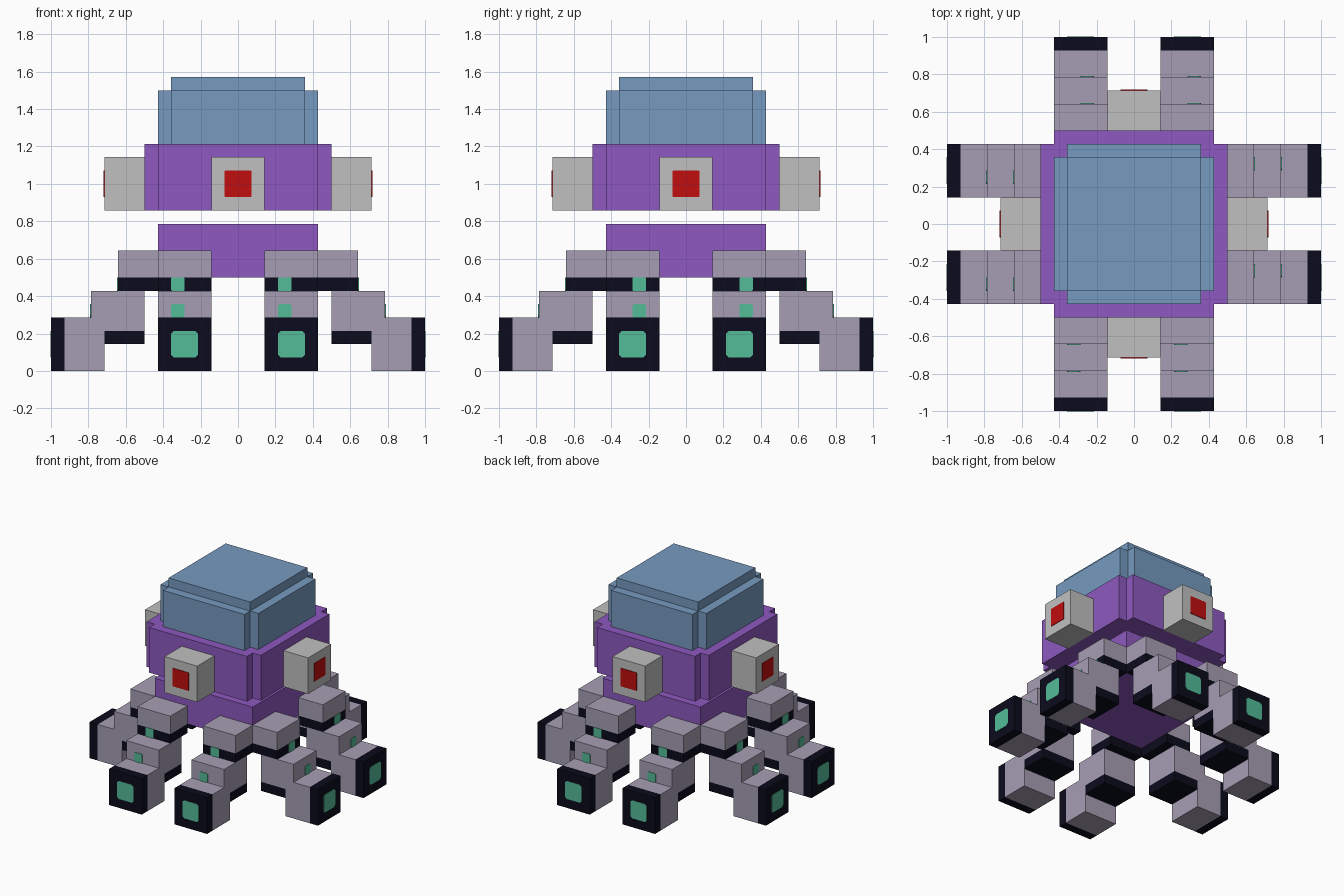
import bpy, bmesh

cube = bpy.data.objects.get("Cube")
if cube:
    bpy.data.objects.remove(cube, do_unlink=True)

U = 1 / 14      # grid unit of the blocky design
T = 0.06        # plate thickness in units


def lin(c):
    c /= 255
    return c / 12.92 if c <= 0.04045 else ((c + 0.055) / 1.055) ** 2.4


def material(name, rgb):
    m = bpy.data.materials.new(name)
    m.use_nodes = True
    col = [lin(c) for c in rgb] + [1]
    m.diffuse_color = col
    m.node_tree.nodes["Principled BSDF"].inputs["Base Color"].default_value = col
    return m


BLUE = material("dome blue", (118, 154, 192))
PURPLE = material("body purple", (142, 89, 192))
GREY = material("eye grey", (192, 192, 192))
RED = material("pupil red", (192, 14, 14))
LAVENDER = material("leg lavender", (166, 158, 180))
BLACK = material("sole black", (11, 11, 28))
GREEN = material("pad green", (83, 187, 152))


def extrude(name, mat, outline, vec, place=lambda s, r, z: (s, r, z)):
    """Extrude a closed outline of (s, r, z) points along vec, then place it."""
    bm = bmesh.new()
    ends = []
    for k in (0, 1):
        ends.append([bm.verts.new([c * U for c in place(*[p[i] + k * vec[i] for i in range(3)])])
                     for p in outline])
    a, b = ends
    n = len(a)
    bm.faces.new(a)
    bm.faces.new(b)
    for i in range(n):
        j = (i + 1) % n
        bm.faces.new((a[i], a[j], b[j], b[i]))
    bmesh.ops.recalc_face_normals(bm, faces=bm.faces)
    me = bpy.data.meshes.new(name)
    bm.to_mesh(me)
    bm.free()
    me.materials.append(mat)
    ob = bpy.data.objects.new(name, me)
    bpy.context.collection.objects.link(ob)
    return ob


def box(name, mat, s, r, z, **kw):
    rect = [(s[0], r[0], z[0]), (s[1], r[0], z[0]), (s[1], r[1], z[0]), (s[0], r[1], z[0])]
    return extrude(name, mat, rect, (0, 0, z[1] - z[0]), **kw)


def notched(name, mat, h, z0, z1):
    """Square block of half-width h with one unit cut from each corner."""
    k = h - 1
    pts = [(h, -k), (h, k), (k, k), (k, h), (-k, h), (-k, k),
           (-h, k), (-h, -k), (-k, -k), (-k, -h), (k, -h), (k, -k)]
    return extrude(name, mat, [(x, y, z0) for x, y in pts], (0, 0, z1 - z0))


def pad(name, mat, s, r, z, place, c=0.2):
    """Thin plate with clipped corners on an outward face."""
    (a, b), (d, e) = s, z
    pts = [(a + c, d), (b - c, d), (b, d + c), (b, e - c),
           (b - c, e), (a + c, e), (a, e - c), (a, d + c)]
    return extrude(name, mat, [(x, r, y) for x, y in pts], (0, T, 0), place)


# Body, head and dome
box("body", PURPLE, (-6, 6), (-6, 6), (7, 11))
notched("head", PURPLE, 7, 12, 17)
notched("dome", BLUE, 6, 17, 21)
box("dome_cap", BLUE, (-5, 5), (-5, 5), (21, 22))

# Sideways, outward and up axes for each side
sides = {
    "front": lambda s, r, z: (s, -r, z),
    "left": lambda s, r, z: (r, -s, z),
    "back": lambda s, r, z: (-s, r, z),
    "right": lambda s, r, z: (-r, s, z),
}

# Stepped outline of the lower leg, (outward, up)
LEG = [(7, 3), (10, 3), (10, 0), (13, 0), (13, 4), (11, 4), (11, 6), (7, 6)]

for side, place in sides.items():
    # Eye block with its pupil
    box(side + "_eye", GREY, (-2, 2), (7, 10), (12, 16), place=place)
    pad(side + "_pupil", RED, (-1, 1), 10, (13, 15), place, 0.05)

    for i, s in enumerate((-6, 2), 1):
        leg = f"{side}_leg_{i}"
        w = (s, s + 4)
        # Upper segment and its dark underside
        box(leg + "_hip", LAVENDER, w, (6, 9), (7, 9), place=place)
        box(leg + "_hip_sole", BLACK, w, (6, 9), (6, 7), place=place)
        # Lower segments, dark underside and dark foot end
        extrude(leg + "_shin", LAVENDER, [(s, r, z) for r, z in LEG], (4, 0, 0), place)
        box(leg + "_shin_sole", BLACK, w, (7, 10), (2, 3), place=place)
        box(leg + "_foot_end", BLACK, w, (13, 14), (0, 4), place=place)
        # Green markings
        pad(leg + "_hip_mark", GREEN, (s + 1, s + 2), 9, (6, 7), place, 0.05)
        pad(leg + "_shin_mark", GREEN, (s + 1, s + 2), 11, (4, 5), place, 0.1)
        pad(leg + "_foot_pad", GREEN, (s + 1, s + 3), 14 - T / 2, (1, 3), place)
